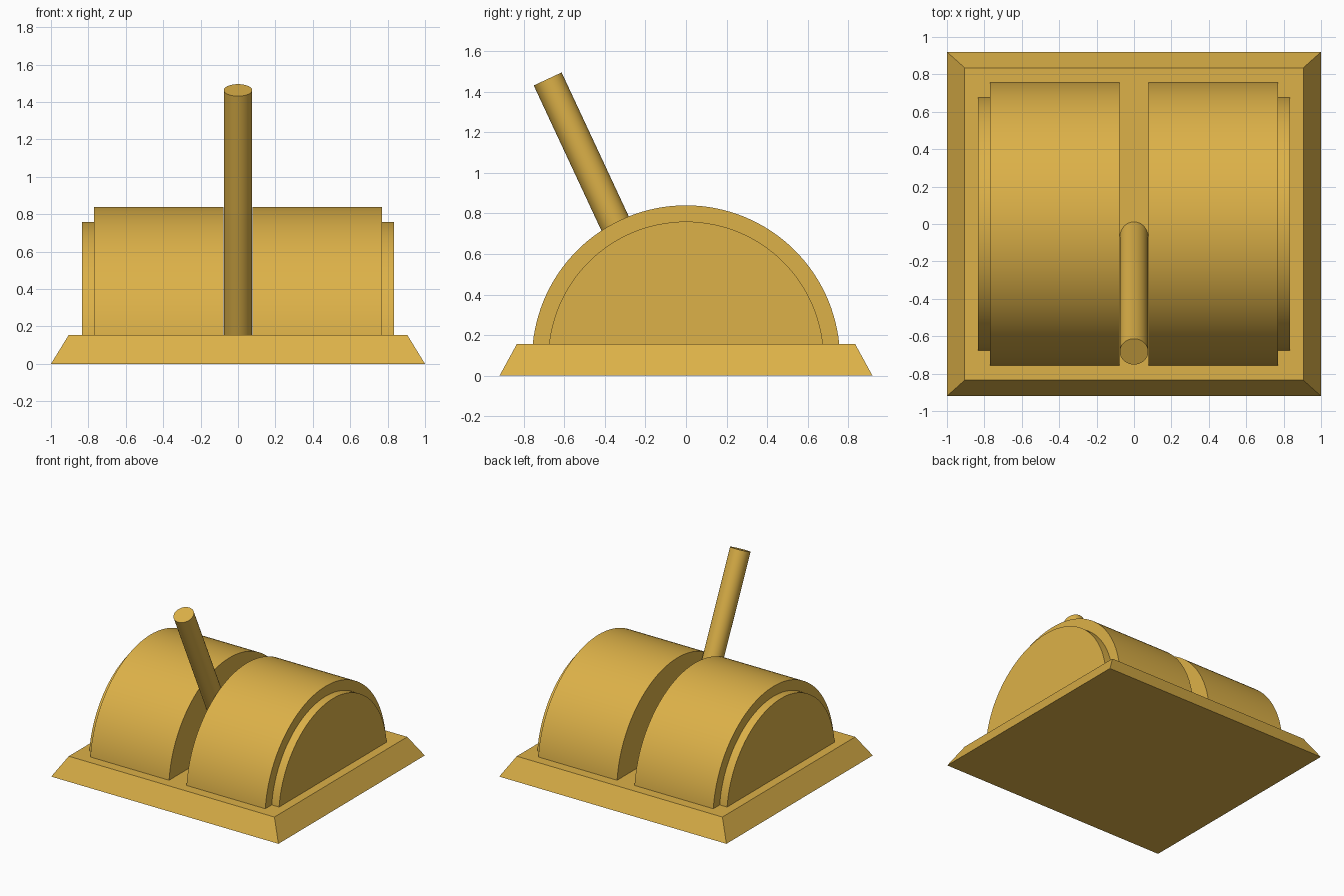
import bpy, bmesh, math
from mathutils import Matrix, Vector

if "Cube" in bpy.data.objects:
    bpy.data.objects.remove(bpy.data.objects["Cube"])

mat = bpy.data.materials.new("brass_yellow")
mat.diffuse_color = (0.72, 0.44, 0.065, 1)
mat.use_nodes = True
mat.node_tree.nodes["Principled BSDF"].inputs["Base Color"].default_value = mat.diffuse_color


def make_object(name, bm, smooth=False):
    bmesh.ops.recalc_face_normals(bm, faces=bm.faces)
    mesh = bpy.data.meshes.new(name)
    bm.to_mesh(mesh)
    bm.free()
    obj = bpy.data.objects.new(name, mesh)
    bpy.context.collection.objects.link(obj)
    mesh.materials.append(mat)
    if smooth:
        bpy.ops.object.select_all(action='DESELECT')
        obj.select_set(True)
        bpy.context.view_layer.objects.active = obj
        bpy.ops.object.shade_smooth_by_angle(angle=math.radians(30))
    return obj


def half_drum(name, x0, x1, radius, z=0.08, steps=64):
    """Half disc extruded along x, mirrored to the other side."""
    bm = bmesh.new()
    arc = [math.pi * i / steps for i in range(steps + 1)]
    face = bm.faces.new([bm.verts.new((x0, radius * math.cos(a), z + radius * math.sin(a)))
                         for a in arc])
    ext = bmesh.ops.extrude_face_region(bm, geom=[face], use_keep_orig=True)
    verts = [g for g in ext["geom"] if isinstance(g, bmesh.types.BMVert)]
    bmesh.ops.translate(bm, verts=verts, vec=(x1 - x0, 0, 0))
    obj = make_object(name, bm, smooth=True)
    obj.modifiers.new("mirror", 'MIRROR').use_mirror_merge = False
    return obj


# Base plate with sloping sides
bm = bmesh.new()
bmesh.ops.create_cube(bm, size=2)
for v in bm.verts:
    top = v.co.z > 0
    v.co = Vector((v.co.x * (0.905 if top else 1.0),
                   v.co.y * (0.835 if top else 0.92),
                   0.155 if top else 0.0))
make_object("base_plate", bm)

# Rounded housing halves either side of the slot, with smaller end caps
half_drum("housing_halves", 0.077, 0.77, 0.76)
half_drum("end_caps", 0.77, 0.835, 0.68)

# Lever leaning forward out of the slot
start, end = 0.12, 1.615
bm = bmesh.new()
bmesh.ops.create_cone(bm, cap_ends=True, segments=48, radius1=0.076, radius2=0.076,
                      depth=end - start,
                      matrix=Matrix.Rotation(math.radians(25), 4, 'X')
                      @ Matrix.Translation((0, 0, (start + end) / 2)))
make_object("lever", bm, smooth=True)
